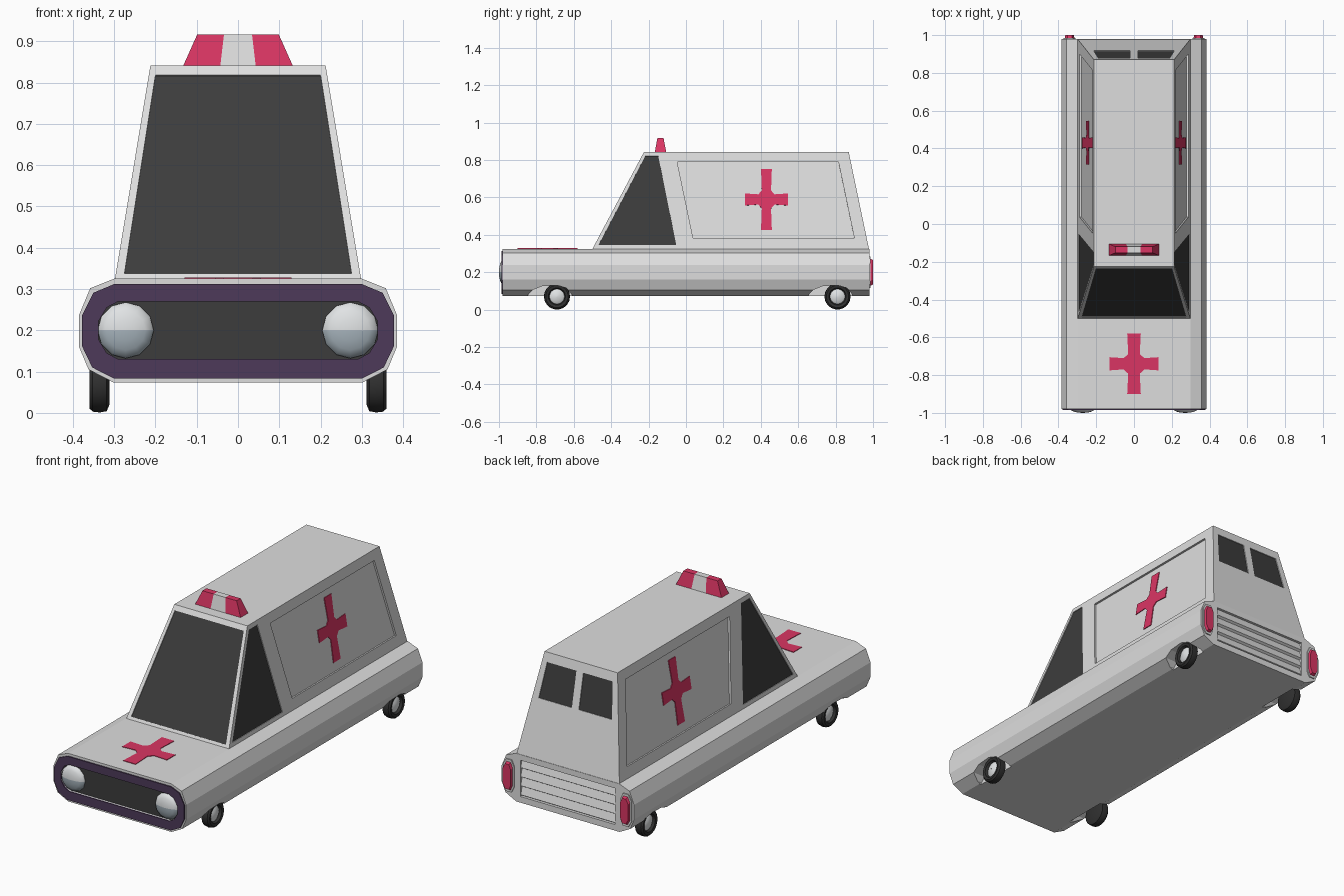
import bpy, bmesh, math
from mathutils import Vector

if "Cube" in bpy.data.objects:
    bpy.data.objects.remove(bpy.data.objects["Cube"])


def mat(name, r, g, b):
    m = bpy.data.materials.new(name)
    m.diffuse_color = (r, g, b, 1)
    m.use_nodes = True
    m.node_tree.nodes["Principled BSDF"].inputs["Base Color"].default_value = m.diffuse_color
    return m


WHITE = mat("body white", 0.73, 0.73, 0.73)
RED = mat("signal red", 0.70, 0.036, 0.125)
GLASS = mat("dark glass", 0.045, 0.045, 0.045)
PURPLE = mat("grille purple", 0.075, 0.042, 0.10)
TYRE = mat("tyre black", 0.03, 0.03, 0.03)
LAMP = mat("lamp white", 0.75, 0.77, 0.78)
LAMP_LOW = mat("lamp blue grey", 0.38, 0.45, 0.50)


def finish(name, bm, mats):
    bmesh.ops.recalc_face_normals(bm, faces=bm.faces[:])
    me = bpy.data.meshes.new(name)
    bm.to_mesh(me)
    bm.free()
    for m in mats:
        me.materials.append(m)
    ob = bpy.data.objects.new(name, me)
    bpy.context.collection.objects.link(ob)
    return ob


def prism(name, pts, n, d0, d1, m, taper=1.0):
    """Polygon swept along its normal from d0 to d1, far end scaled by taper."""
    bm = bmesh.new()
    pts = [Vector(p) for p in pts]
    n = Vector(n).normalized()
    c = sum(pts, Vector()) / len(pts)
    a = [bm.verts.new(p + n * d0) for p in pts]
    b = [bm.verts.new(c + (p - c) * taper + n * d1) for p in pts]
    bm.faces.new(a)
    bm.faces.new(b)
    for i in range(len(pts)):
        j = (i + 1) % len(pts)
        bm.faces.new((a[i], a[j], b[j], b[i]))
    return finish(name, bm, [m])


def cut(ob, pts, n, depth):
    cutter = prism("cutter", pts, n, -depth, 0.05, WHITE)
    cutter.hide_render = True
    mod = ob.modifiers.new("cut", "BOOLEAN")
    mod.operation, mod.solver, mod.object = "DIFFERENCE", "EXACT", cutter
    bpy.context.view_layer.objects.active = ob
    bpy.ops.object.modifier_apply(modifier=mod.name)
    bpy.data.objects.remove(cutter)


def smooth(ob, angle):
    bpy.ops.object.select_all(action="DESELECT")
    ob.select_set(True)
    bpy.context.view_layer.objects.active = ob
    bpy.ops.object.shade_smooth_by_angle(angle=math.radians(angle))


def both(half, y):
    """Right half of an outline, mirrored to a closed ring in x, z at depth y."""
    return [(x, y, z) for x, z in half] + [(-x, y, z) for x, z in reversed(half)]


def cross(w, h, aw, ah):
    """Half sizes of a plus shape: width, height, upright arm, level arm."""
    q = [(aw, h), (aw * .85, ah * 1.5), (aw * 1.5, ah * .85), (w, ah)]
    q += [(x, -z) for x, z in reversed(q)]
    return q + [(-x, z) for x, z in reversed(q)]


# Lower body: rounded section swept front to back
FRONT, BACK = -0.98, 0.98
section = [(.30, .325), (.358, .302), (.385, .237), (.385, .16), (.362, .105), (.30, .073)]
body = prism("lower_body", both(section, 0), (0, 1, 0), FRONT, BACK, WHITE)

# Wheel arches
arch = [(-.16, .05), (-.155, .08), (-.13, .105), (-.08, .125), (0, .13), (.05, .115), (.08, .08), (.08, .05)]
for s in (1, -1):
    for wy in (-.69, .81):
        cut(body, [(s * .40, wy + y, z) for y, z in arch], (s, 0, 0), .11)

# Front surround and recessed grille
fn = (0, -1, 0)
ring = [(.30, .312), (.35, .291), (.378, .235), (.378, .162), (.353, .11), (.30, .083)]
inner = [(.29, .27), (.318, .255), (.338, .222), (.338, .178), (.318, .145), (.29, .13)]
surround = prism("grille_surround", both(ring, FRONT), fn, -.002, .006, PURPLE)
hole = both(inner, FRONT)
cut(surround, hole, fn, .03)
cut(body, hole, fn, .015)
prism("grille", hole, fn, -.016, -.010, GLASS)

# Headlights: flattened domes, lower half blue grey
for s in (1, -1):
    bm = bmesh.new()
    bmesh.ops.create_uvsphere(bm, u_segments=12, v_segments=8, radius=.068)
    for v in bm.verts:
        x, y, z = v.co
        v.co = (x + s * .272, z * .37 - .975, y + .2)
    for f in bm.faces:
        f.material_index = int(f.calc_center_median().z < .2)
    smooth(finish("headlight", bm, [LAMP, LAMP_LOW]), 40)

# Rear panel with sloping ribs
rear = [(.275, BACK, .295), (.275, BACK, .105), (-.275, BACK, .105), (-.275, BACK, .295)]
cut(body, rear, (0, 1, 0), .015)
for i in range(4):
    z = .105 + i * .0475
    rib = [(-.275, .964, z), (-.275, .966, z + .0475), (-.275, .977, z + .008)]
    prism("rear_rib", rib, (1, 0, 0), 0, .55, WHITE)

# Tail lights
for s in (1, -1):
    oct_ = [(-.028, .05), (-.015, .08), (.012, .08), (.028, .05),
            (.028, -.05), (.012, -.08), (-.015, -.08), (-.028, -.05)]
    prism("tail_light_rim", [(s * (.341 + x * 1.15), BACK, .2 + z * 1.06) for x, z in oct_],
          (0, 1, 0), -.01, .006, WHITE)
    prism("tail_light", [(s * (.341 + x), BACK, .2 + z) for x, z in oct_],
          (0, 1, 0), -.01, .02, RED, .82)

# Cabin: tapered box
Z0, Z1 = .325, .842
bm = bmesh.new()
bmesh.ops.create_cube(bm, size=2)
for v in bm.verts:
    x, y, z = v.co
    top = z > 0
    v.co = (x * (.212 if top else .298),
            (-.225 if top else -.50) if y < 0 else (.87 if top else .978),
            Z1 if top else Z0)
cabin = finish("cabin", bm, [WHITE])


def lerp(a, b, z):
    return a + (b - a) * (z - Z0) / (Z1 - Z0)


def on_front(p):
    return [(x, lerp(-.50, -.225, z), z) for x, z in p]


def on_back(p):
    return [(x, lerp(.978, .87, z), z) for x, z in p]


def on_side(p, s):
    return [(s * lerp(.298, .212, z), y, z) for y, z in p]


H = Z1 - Z0
nf, nb = (0, -H, .275), (0, H, .108)


def window(name, pts, n):
    cut(cabin, pts, n, .008)
    prism(name, pts, n, -.010, -.004, GLASS)


# Windscreen and rear windows
window("windscreen", on_front([(-.275, .338), (.275, .338), (.20, .818), (-.20, .818)]), nf)
for s in (1, -1):
    window("rear_window", on_back([(s * .02, .615), (s * .213, .615), (s * .19, .795), (s * .02, .795)]), nb)

# Side windows, recessed side panels and crosses
for s in (1, -1):
    ns = (s * H, 0, .086)
    window("side_window", on_side([(-.468, .345), (-.052, .345), (-.148, .82), (-.218, .82)], s), ns)
    cut(cabin, on_side([(-.047, .79), (.038, .382), (.90, .382), (.815, .79)], s), ns, .010)
    plus = [(.43 + y, .59 + z) for y, z in cross(.115, .163, .029, .032)]
    prism("side_cross", on_side(plus, s), ns, -.012, -.006, RED)

# Bonnet cross
prism("bonnet_cross", [(x, y - .74, .325) for x, y in cross(.13, .16, .036, .035)],
      (0, 0, 1), -.003, .003, RED)

# Roof beacon: red ends, white middle, sides tapering upward
bm = bmesh.new()
loops = []
for xb, xt in ((-.133, -.099), (-.043, -.034), (.043, .034), (.133, .099)):
    loops.append([bm.verts.new(c) for c in ((xb, -.167, .84), (xb, -.105, .84),
                                            (xt, -.12, .916), (xt, -.153, .916))])
for k in range(3):
    for i in range(4):
        j = (i + 1) % 4
        f = bm.faces.new((loops[k][i], loops[k][j], loops[k + 1][j], loops[k + 1][i]))
        f.material_index = int(k == 1)
bm.faces.new(loops[0])
bm.faces.new(loops[3])
finish("roof_beacon", bm, [RED, WHITE])

# Wheels: turned profile (radius, x), first bands are the hub
prof = [(.001, .356), (.025, .354), (.040, .345), (.046, .357), (.060, .360), (.068, .352),
        (.070, .335), (.067, .318), (.050, .311), (.001, .311)]
N = 18
for s in (1, -1):
    for wy in (-.69, .81):
        bm = bmesh.new()
        rings = [[bm.verts.new((s * x, wy + r * math.cos(2 * math.pi * i / N),
                                .07 + r * math.sin(2 * math.pi * i / N))) for i in range(N)]
                 for r, x in prof]
        for k in range(len(prof) - 1):
            for i in range(N):
                j = (i + 1) % N
                f = bm.faces.new((rings[k][i], rings[k][j], rings[k + 1][j], rings[k + 1][i]))
                f.material_index = int(k < 2)
        smooth(finish("wheel", bm, [TYRE, LAMP]), 35)
